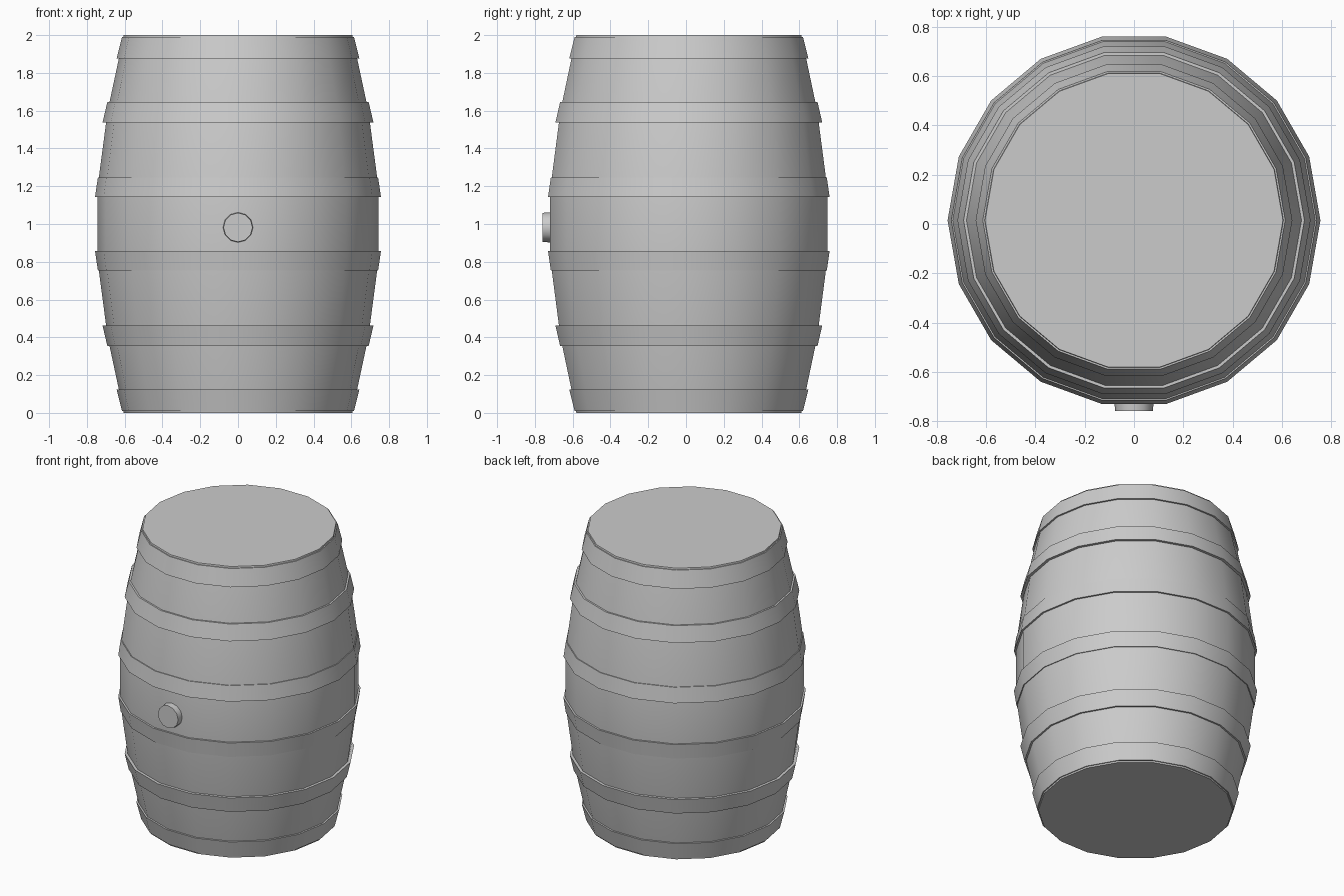
import bpy, bmesh, math
from mathutils import Matrix

if "Cube" in bpy.data.objects:
    bpy.data.objects.remove(bpy.data.objects["Cube"])

SIDES = 18
CY = 0.015  # barrel axis offset; the bung takes up the front


def finish(name, bm, angle=35):
    bmesh.ops.recalc_face_normals(bm, faces=bm.faces)
    me = bpy.data.meshes.new(name)
    bm.to_mesh(me)
    bm.free()
    ob = bpy.data.objects.new(name, me)
    bpy.context.collection.objects.link(ob)
    bpy.ops.object.select_all(action='DESELECT')
    ob.select_set(True)
    bpy.context.view_layer.objects.active = ob
    bpy.ops.object.shade_smooth_by_angle(angle=math.radians(angle))
    return ob


def lathe(name, profile, closed):
    """Turn an (r, z) profile around the barrel axis."""
    bm = bmesh.new()
    rings = []
    for r, z in profile:
        rings.append([bm.verts.new((r * math.cos(math.tau * i / SIDES),
                                    CY + r * math.sin(math.tau * i / SIDES), z))
                      for i in range(SIDES)])
    pairs = list(zip(rings, rings[1:]))
    if closed:
        pairs.append((rings[-1], rings[0]))
    for a, b in pairs:
        for i in range(SIDES):
            j = (i + 1) % SIDES
            bm.faces.new((a[i], a[j], b[j], b[i]))
    if not closed:
        bm.faces.new(rings[0])
        bm.faces.new(rings[-1])
    return finish(name, bm)


# Bulging staved body, symmetric about z = 1
half = [(0.605, 0), (0.63, 0.12), (0.69, 0.40), (0.735, 0.74), (0.745, 0.85)]
lathe("barrel_body", half + [(r, 2 - z) for r, z in reversed(half)], False)

# Hoops: (low z, low radius, high z, high radius), mirrored to the top half
hoops = [("end", 0.01, 0.614, 0.125, 0.643),
         ("quarter", 0.355, 0.692, 0.462, 0.717),
         ("middle", 0.755, 0.742, 0.858, 0.757)]
T = 0.03
for name, z0, r0, z1, r1 in hoops:
    ring = [(r0 - T, z0), (r0, z0), (r1, z1), (r1 - T, z1)]
    lathe(name + "_hoop_lower", ring, True)
    lathe(name + "_hoop_upper", [(r, 2 - z) for r, z in ring], True)

# Bung in the front
bm = bmesh.new()
bmesh.ops.create_cone(bm, cap_ends=True, segments=12, radius1=0.082, radius2=0.077, depth=0.08,
                      matrix=Matrix.Translation((0, -0.72, 0.982)) @ Matrix.Rotation(math.pi / 2, 4, 'X'))
finish("bung", bm)
